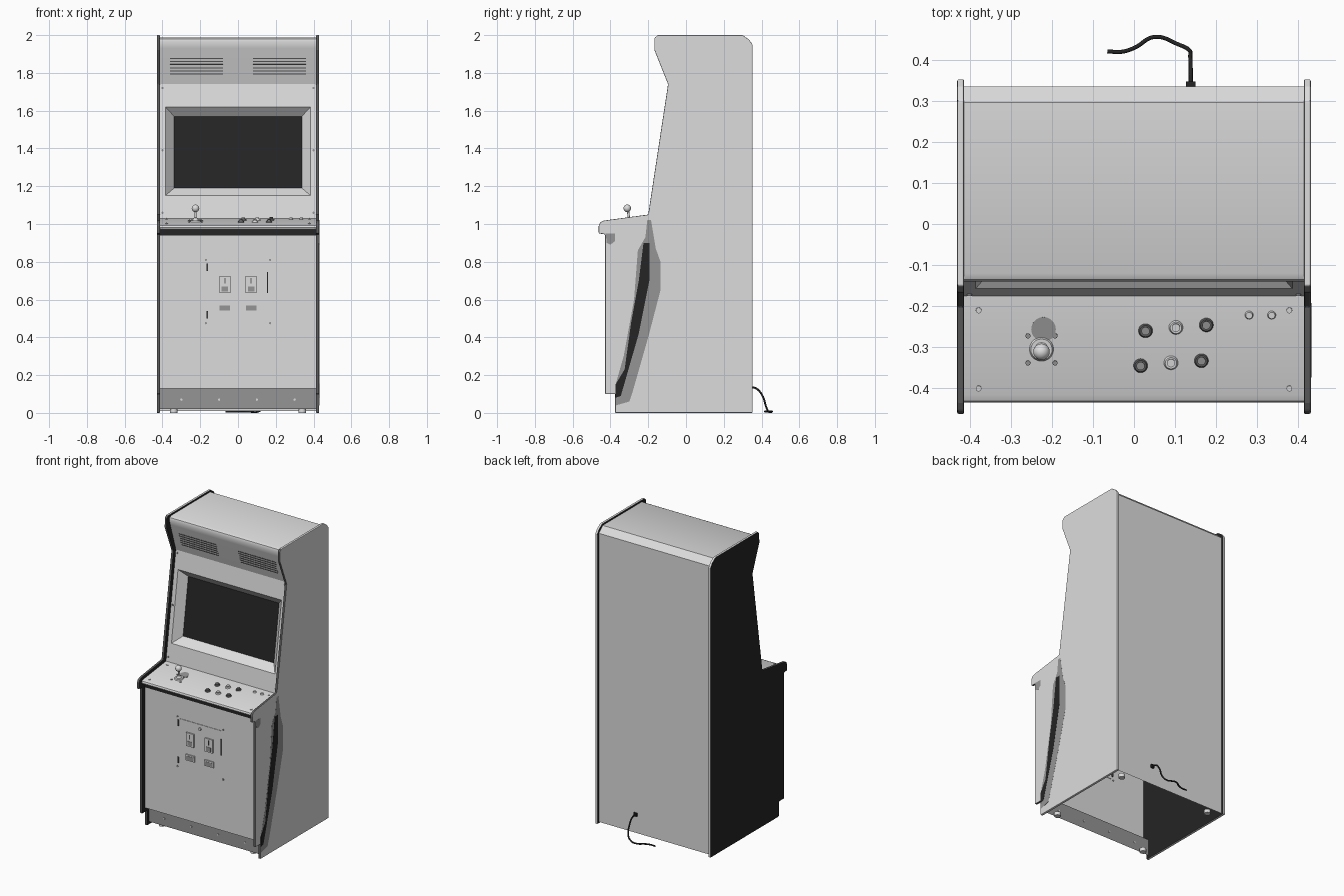
import bpy, bmesh, math
from mathutils import Vector, Matrix

default_cube = bpy.data.objects.get("Cube")
if default_cube:
    bpy.data.objects.remove(default_cube, do_unlink=True)


def material(name, value):
    mat = bpy.data.materials.new(name)
    mat.use_nodes = True
    colour = (value, value, value, 1)
    mat.diffuse_color = colour
    mat.node_tree.nodes["Principled BSDF"].inputs["Base Color"].default_value = colour
    return mat


LIGHT = material("light grey", 0.72)
GREY = material("mid grey", 0.3)
TRIM = material("dark grey trim", 0.11)
BLACK = material("black", 0.018)
MATS = [LIGHT, GREY, TRIM, BLACK]


def finish(name, bm, mats, smooth=False):
    mesh = bpy.data.meshes.new(name)
    bm.to_mesh(mesh)
    bm.free()
    for mat in mats:
        mesh.materials.append(mat)
    obj = bpy.data.objects.new(name, mesh)
    bpy.context.collection.objects.link(obj)
    if smooth:
        bpy.ops.object.select_all(action="DESELECT")
        obj.select_set(True)
        bpy.context.view_layer.objects.active = obj
        bpy.ops.object.shade_smooth_by_angle(angle=math.radians(35))
    return obj


def box(name, centre, size, mat, tilt=0):
    bm = bmesh.new()
    place = Matrix.Translation(centre) @ Matrix.Rotation(tilt, 4, "X") @ Matrix.Diagonal((*size, 1))
    bmesh.ops.create_cube(bm, size=1, matrix=place)
    return finish(name, bm, [mat])


def cylinder(name, centre, radius, height, mat, tilt=0, top=None):
    bm = bmesh.new()
    place = Matrix.Translation(centre) @ Matrix.Rotation(tilt, 4, "X")
    bmesh.ops.create_cone(bm, cap_ends=True, segments=20, radius1=radius,
                          radius2=radius if top is None else top, depth=height, matrix=place)
    return finish(name, bm, [mat], True)


def prism(name, outline, x0, x1, mats):
    """Solid from a side outline of (y, z) points."""
    bm = bmesh.new()
    face = bm.faces.new([bm.verts.new((x0, y, z)) for y, z in outline])
    new = bmesh.ops.extrude_face_region(bm, geom=[face])["geom"]
    bmesh.ops.translate(bm, vec=(x1 - x0, 0, 0), verts=[v for v in new if isinstance(v, bmesh.types.BMVert)])
    bmesh.ops.recalc_face_normals(bm, faces=bm.faces)
    return finish(name, bm, mats)


# Side panels: black inside and on the right, trim along the front edge
SIDE = [(0.352, 0), (0.352, 1.95), (0.335, 1.975), (0.30, 2), (-0.15, 2), (-0.167, 1.985),
        (-0.167, 1.92), (-0.095, 1.74), (-0.2, 1.05), (-0.435, 1.018), (-0.455, 1.008),
        (-0.462, 0.99), (-0.462, 0.95), (-0.428, 0.945), (-0.428, 0.1), (-0.375, 0.1), (-0.375, 0)]
for side, label in ((1, "left"), (-1, "right")):
    panel = prism(label + "_side_panel", SIDE, side * 0.413, side * 0.43, MATS)
    for face in panel.data.polygons:
        n = face.normal
        if abs(n.x) > 0.9:
            face.material_index = 0 if side > 0 and n.x > 0 else 3
        elif n.y < -0.1 or (n.z < -0.5 and face.center.z > 0.05):
            face.material_index = 2
    bevel = panel.modifiers.new("rounded_edge", "BEVEL")
    bevel.width = 0.004
    bevel.segments = 2

# Painted patch on the left side
patch_outer = [(-0.205, 1.02), (-0.185, 1.02), (-0.16, 0.87), (-0.135, 0.8), (-0.135, 0.65), (-0.2, 0.4),
               (-0.28, 0.12), (-0.3, 0.06), (-0.37, 0.04), (-0.37, 0.16), (-0.33, 0.3), (-0.275, 0.6),
               (-0.255, 0.86), (-0.215, 0.93)]
patch_inner = [(-0.225, 0.9), (-0.192, 0.9), (-0.192, 0.71), (-0.25, 0.42), (-0.345, 0.09),
               (-0.373, 0.08), (-0.373, 0.15), (-0.325, 0.23), (-0.29, 0.48), (-0.25, 0.7)]
patch_front = [(-0.425, 0.95), (-0.375, 0.95), (-0.375, 0.91), (-0.4, 0.89), (-0.42, 0.9)]
prism("side_patch_outer", patch_outer, 0.4298, 0.4305, [GREY])
prism("side_patch_inner", patch_inner, 0.4298, 0.4312, [BLACK])
prism("side_patch_front", patch_front, 0.4298, 0.4305, [GREY])


# Cabinet shell, open underneath
def shell(name, path):
    bm = bmesh.new()
    rows = [[bm.verts.new((x, y, z)) for x in (-0.414, 0.414)] for y, z, _ in path]
    for a, b, point in zip(rows, rows[1:], path):
        bm.faces.new((a[0], a[1], b[1], b[0])).material_index = point[2]
    return finish(name, bm, MATS, True)


shell("lower_front", [(-0.355, 0.02, 1), (-0.355, 0.13, 0), (-0.4, 0.13, 0), (-0.4, 0.94, 3),
                      (-0.4, 0.975, 3), (-0.428, 0.972, 0), (-0.434, 0.982, 0), (-0.43, 0.993, 0),
                      (-0.415, 1, 0), (-0.175, 1.03, 0)])
shell("upper_shell", [(-0.07, 1.74, 0), (-0.13, 1.93, 0), (-0.14, 1.965, 0), (-0.135, 1.98, 0),
                      (-0.12, 1.988, 0), (0.295, 1.988, 0), (0.335, 1.95, 0), (0.335, 0.01, 0)])


# Screen surround and screen
def bezel_y(z):
    return -0.175 + 0.148 * (z - 1.03)


bm = bmesh.new()
rings = []
for half, low, high, depth in ((0.414, 1.03, 1.74, 0), (0.385, 1.15, 1.62, 0), (0.338, 1.19, 1.57, 0.05)):
    corners = ((-half, low), (half, low), (half, high), (-half, high))
    rings.append([bm.verts.new((x, bezel_y(z) + depth, z)) for x, z in corners])
for outer, inner in zip(rings, rings[1:]):
    for i in range(4):
        j = (i + 1) % 4
        bm.faces.new((outer[i], outer[j], inner[j], inner[i]))
bm.faces.new(rings[-1]).material_index = 3
finish("screen_surround", bm, MATS)
for x in (-0.4, 0.4):
    for z in (1.06, 1.39, 1.72):
        cylinder("surround_bolt", (x, bezel_y(z), z), 0.006, 0.008, GREY, math.pi / 2)

# Speaker vents
vent_tilt = math.atan(0.06 / 0.19)
for x in (-0.22, 0.22):
    for i in range(6):
        z = 1.794 + i * 0.0165
        y = -0.13 + 0.06 * (1.93 - z) / 0.19
        box("speaker_slot", (x, y, z), (0.28, 0.004, 0.005), TRIM, vent_tilt)

# Control panel fittings
deck_tilt = math.atan(0.125)


def deck(x, y, lift=0):
    return (x, y, 1.03 + 0.125 * (y + 0.175) + lift)


BUTTONS = [(0.028, -0.26, TRIM), (0.102, -0.252, LIGHT), (0.176, -0.246, TRIM),
           (0.016, -0.345, TRIM), (0.09, -0.338, LIGHT), (0.164, -0.333, TRIM)]
for x, y, mat in BUTTONS:
    cylinder("button_rim", deck(x, y, 0.003), 0.018, 0.01, mat, deck_tilt, 0.014)
    cylinder("button_cap", deck(x, y, 0.008), 0.01, 0.012, LIGHT if mat is LIGHT else GREY, deck_tilt)
for x in (0.28, 0.335):
    cylinder("start_button", deck(x, -0.222, 0.003), 0.011, 0.012, LIGHT, deck_tilt, 0.008)
for x in (-0.378, 0.378):
    for y in (-0.4, -0.21):
        cylinder("deck_bolt", deck(x, y), 0.007, 0.008, LIGHT, deck_tilt)

# Joystick
STICK_X, STICK_Y = -0.225, -0.305
patch = cylinder("joystick_patch", deck(STICK_X + 0.005, -0.256), 0.03, 0.003, GREY, deck_tilt)
cylinder("joystick_base", deck(STICK_X, STICK_Y, 0.003), 0.03, 0.008, LIGHT, deck_tilt, 0.026)
cylinder("joystick_collar", deck(STICK_X, STICK_Y, 0.012), 0.018, 0.016, LIGHT, deck_tilt, 0.008)
cylinder("joystick_shaft", deck(STICK_X, STICK_Y, 0.04), 0.006, 0.07, LIGHT, deck_tilt)
bm = bmesh.new()
bmesh.ops.create_uvsphere(bm, u_segments=20, v_segments=12, radius=0.02,
                          matrix=Matrix.Translation(deck(STICK_X, STICK_Y - 0.006, 0.07)))
finish("joystick_ball", bm, [LIGHT], True)
for dx in (-0.033, 0.033):
    for dy in (-0.033, 0.033):
        cylinder("joystick_bolt", deck(STICK_X + dx, STICK_Y + dy), 0.006, 0.008, GREY, deck_tilt)

# Coin door
FRONT = -0.4
box("coin_door", (0, FRONT, 0.64), (0.31, 0.006, 0.32), LIGHT)
box("door_edge", (0.156, FRONT, 0.69), (0.005, 0.014, 0.11), BLACK)
for z in (0.52, 0.77):
    box("door_hinge", (-0.162, FRONT, z), (0.008, 0.016, 0.04), TRIM)
cylinder("door_lock", (0, FRONT - 0.004, 0.77), 0.01, 0.012, LIGHT, math.pi / 2)
for x in (-0.07, 0.07):
    box("coin_slot_plate", (x, FRONT - 0.005, 0.68), (0.058, 0.014, 0.09), LIGHT)
    box("coin_slot_recess", (x, FRONT - 0.011, 0.656), (0.034, 0.006, 0.028), GREY)
    box("coin_slot", (x, FRONT - 0.013, 0.7), (0.005, 0.004, 0.03), TRIM)
    box("coin_return_frame", (x, FRONT - 0.004, 0.557), (0.068, 0.012, 0.04), LIGHT)
    box("coin_return_flap", (x, FRONT - 0.009, 0.555), (0.054, 0.005, 0.026), GREY)
for x in (-0.17, 0.17):
    for z in (0.475, 0.81):
        cylinder("door_bolt", (x, FRONT, z), 0.006, 0.01, GREY, math.pi / 2)

# Kick plate bolts and feet
for x in (-0.3, -0.1, 0.1, 0.3):
    cylinder("kick_bolt", (x, -0.355, 0.07), 0.006, 0.008, LIGHT, math.pi / 2)
for x in (-0.34, 0.34):
    for y in (-0.32, 0.29):
        cylinder("foot", (x, y, 0.012), 0.02, 0.024, LIGHT)

# Power cable
curve = bpy.data.curves.new("power_cable", "CURVE")
curve.dimensions = "3D"
curve.bevel_depth = 0.005
curve.bevel_resolution = 2
PATH = [(0.138, 0.33, 0.135), (0.138, 0.37, 0.13), (0.137, 0.405, 0.09), (0.132, 0.425, 0.03), (0.11, 0.436, 0.008),
        (0.05, 0.455, 0.007), (0, 0.428, 0.007), (-0.03, 0.419, 0.007), (-0.065, 0.42, 0.007)]
spline = curve.splines.new("BEZIER")
spline.bezier_points.add(len(PATH) - 1)
for point, co in zip(spline.bezier_points, PATH):
    point.co = co
    point.handle_left_type = point.handle_right_type = "AUTO"
curve.use_fill_caps = True
curve.materials.append(BLACK)
bpy.context.collection.objects.link(bpy.data.objects.new("power_cable", curve))
box("cable_grommet", (0.138, 0.34, 0.135), (0.022, 0.014, 0.022), BLACK)
